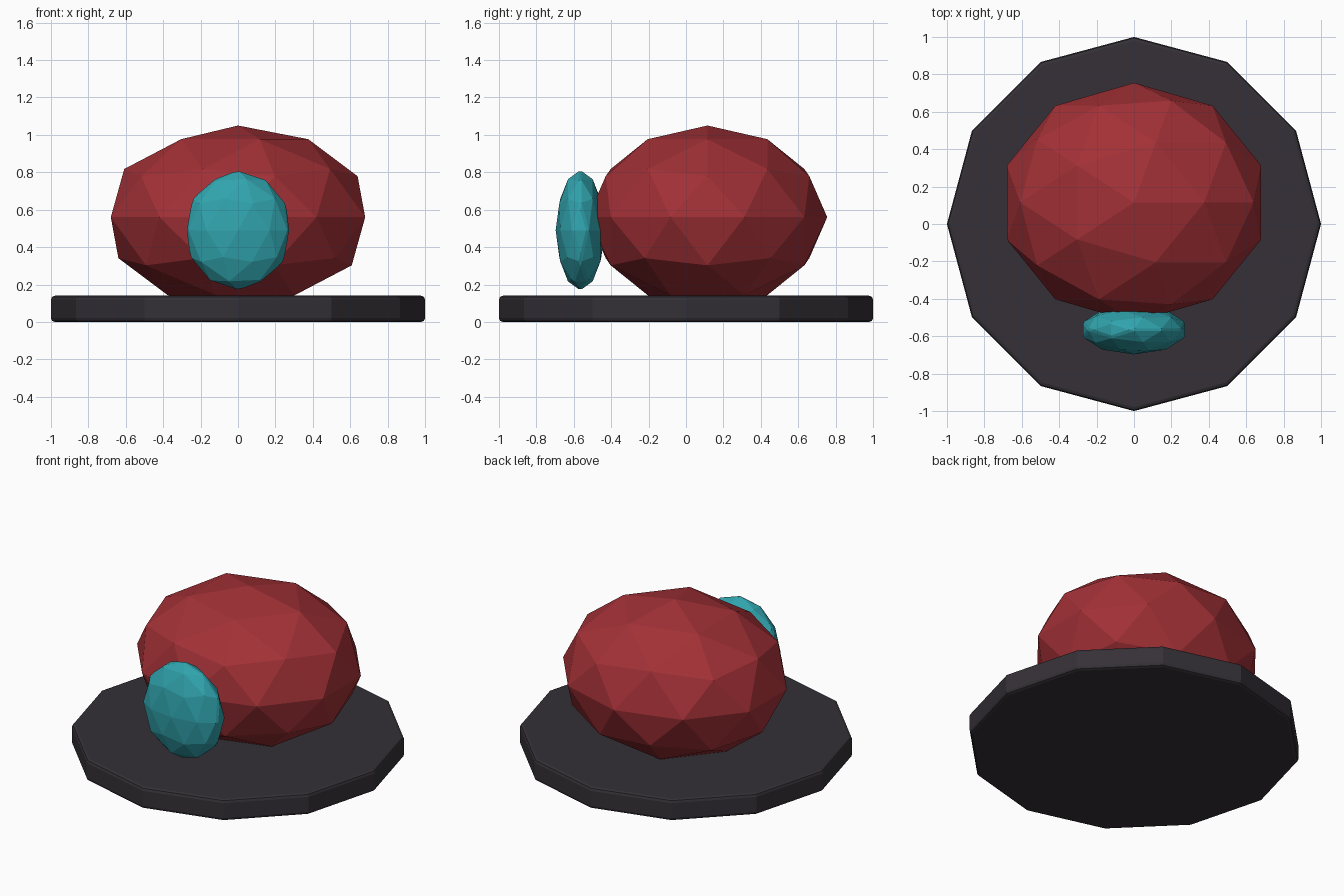
import bpy
import math

if "Cube" in bpy.data.objects:
    bpy.data.objects.remove(bpy.data.objects["Cube"])


def colour(obj, name, rgb):
    mat = bpy.data.materials.new(name)
    mat.diffuse_color = (*rgb, 1)
    mat.use_nodes = True
    mat.node_tree.nodes["Principled BSDF"].inputs["Base Color"].default_value = mat.diffuse_color
    obj.data.materials.append(mat)


def bevel(obj, width, segments):
    mod = obj.modifiers.new("edge_bevel", 'BEVEL')
    mod.width = width
    mod.segments = segments
    mod.limit_method = 'ANGLE'
    mod.angle_limit = math.radians(30)


def faceted_ball(name, centre, radii):
    bpy.ops.mesh.primitive_ico_sphere_add(subdivisions=2, radius=1, location=centre)
    obj = bpy.context.object
    obj.name = name
    obj.scale = radii
    bpy.ops.object.transform_apply(location=False, rotation=False, scale=True)
    return obj


# Twelve-sided base disc
bpy.ops.mesh.primitive_cylinder_add(vertices=12, radius=1, depth=0.14, location=(0, 0, 0.07))
base = bpy.context.object
base.name = "base_disc"
bevel(base, 0.02, 2)
colour(base, "dark_grey", (0.035, 0.03, 0.038))

# Large faceted body
body = faceted_ball("body", (0, 0.115, 0.56), (0.715, 0.64, 0.49))
colour(body, "red", (0.36, 0.03, 0.037))

# Flattened oval lens on the front, with its sharp rim edges softened
lens = faceted_ball("front_lens", (0, -0.565, 0.49), (0.287, 0.132, 0.321))
bevel(lens, 0.01, 1)
colour(lens, "teal", (0.03, 0.37, 0.42))
